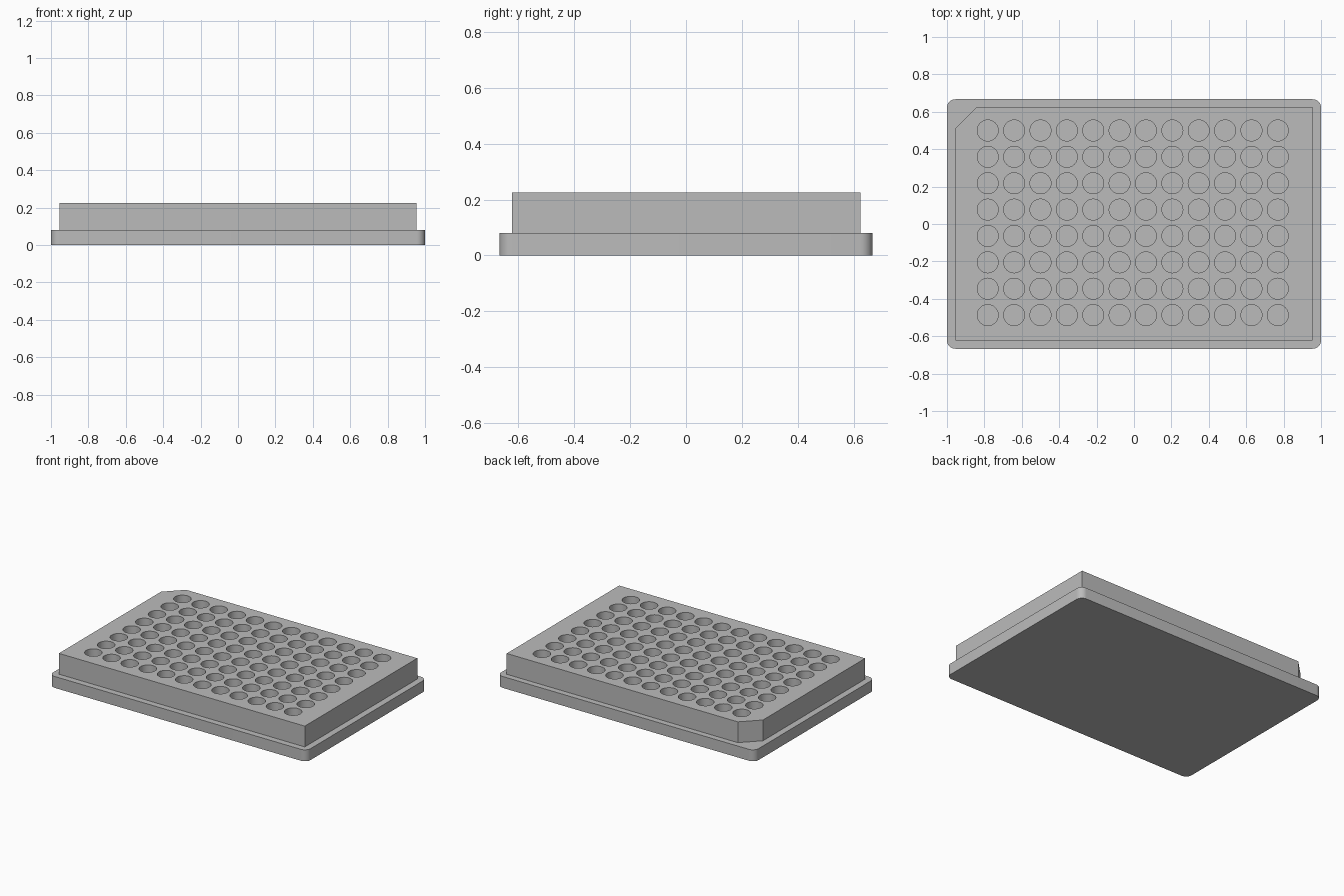
import bpy
import bmesh
from math import cos, sin, pi, radians
from mathutils import Matrix

cube = bpy.data.objects.get("Cube")
if cube:
    bpy.data.objects.remove(cube, do_unlink=True)

BASE_X, BASE_Y, BASE_TOP = 1.0, 0.667, 0.08
TOP = 0.226
CORNER = 0.045
WELL_RADIUS, WELL_FLOOR, PITCH = 0.056, 0.055, 0.141
FIRST_X, FIRST_Y = -0.782, 0.5

grey = bpy.data.materials.new("plain grey")
grey.use_nodes = True
grey.diffuse_color = (0.5, 0.5, 0.5, 1)
grey.node_tree.nodes["Principled BSDF"].inputs["Base Color"].default_value = (0.5, 0.5, 0.5, 1)


def make_object(name, bm):
    bmesh.ops.recalc_face_normals(bm, faces=bm.faces)
    mesh = bpy.data.meshes.new(name)
    bm.to_mesh(mesh)
    bm.free()
    mesh.materials.append(grey)
    obj = bpy.data.objects.new(name, mesh)
    bpy.context.collection.objects.link(obj)
    return obj


def extrude_outline(name, points, bottom, top):
    bm = bmesh.new()
    face = bm.faces.new([bm.verts.new((x, y, bottom)) for x, y in points])
    result = bmesh.ops.extrude_face_region(bm, geom=[face], use_keep_orig=True)
    verts = [v for v in result["geom"] if isinstance(v, bmesh.types.BMVert)]
    bmesh.ops.translate(bm, verts=verts, vec=(0, 0, top - bottom))
    return make_object(name, bm)


# Skirt with rounded corners
outline = []
for i, (sx, sy) in enumerate([(1, 1), (-1, 1), (-1, -1), (1, -1)]):
    for step in range(9):
        a = (i + step / 8) * pi / 2
        outline.append((sx * (BASE_X - CORNER) + CORNER * cos(a),
                        sy * (BASE_Y - CORNER) + CORNER * sin(a)))
skirt = extrude_outline("skirt", outline, 0, BASE_TOP)

# Raised body with one cut corner at the back right
body = extrude_outline("well_block", [
    (0.955, 0.625), (-0.84, 0.625), (-0.955, 0.51),
    (-0.955, -0.623), (0.955, -0.623)], BASE_TOP, TOP)

# Cutter holding the twelve by eight grid of wells
bm = bmesh.new()
height = 0.3
for col in range(12):
    for row in range(8):
        place = Matrix.Translation((FIRST_X + col * PITCH, FIRST_Y - row * PITCH,
                                    WELL_FLOOR + height / 2))
        bmesh.ops.create_cone(bm, cap_ends=True, segments=32, radius1=WELL_RADIUS,
                              radius2=WELL_RADIUS, depth=height, matrix=place)
cutter = make_object("well_cutter", bm)
cutter.hide_render = True

# Cut the wells, then shade the curved walls smooth
for obj in (skirt, body):
    bpy.ops.object.select_all(action='DESELECT')
    obj.select_set(True)
    bpy.context.view_layer.objects.active = obj
    cut = obj.modifiers.new("wells", 'BOOLEAN')
    cut.operation = 'DIFFERENCE'
    cut.solver = 'EXACT'
    cut.object = cutter
    bpy.ops.object.modifier_apply(modifier=cut.name)
    bpy.ops.object.shade_smooth_by_angle(angle=radians(30))
bpy.data.objects.remove(cutter, do_unlink=True)
